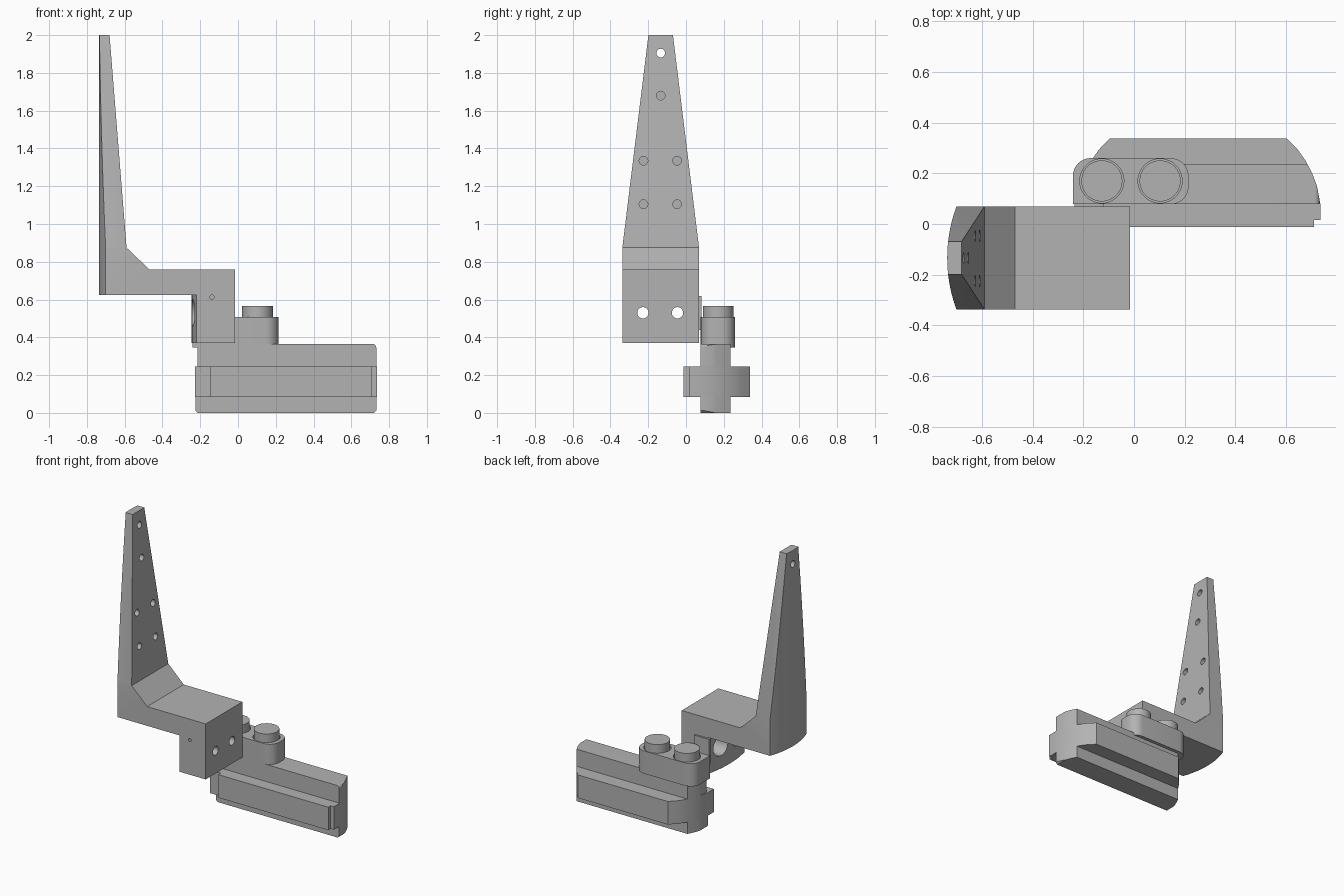
import bpy, bmesh, math
from mathutils import Vector

cube = bpy.data.objects.get("Cube")
if cube:
    bpy.data.objects.remove(cube, do_unlink=True)

grey = bpy.data.materials.new("plain_grey")
grey.use_nodes = True
grey.diffuse_color = (0.45, 0.45, 0.45, 1)
grey.node_tree.nodes["Principled BSDF"].inputs["Base Color"].default_value = (0.45, 0.45, 0.45, 1)


def prism(name, pts, axis, lo, hi):
    """Extrude a 2D outline along x, y or z."""
    place = {"x": lambda a, b, c: (c, a, b),
             "y": lambda a, b, c: (a, c, b),
             "z": lambda a, b, c: (a, b, c)}[axis]
    bm = bmesh.new()
    face = bm.faces.new([bm.verts.new(place(a, b, lo)) for a, b in pts])
    moved = bmesh.ops.extrude_face_region(bm, geom=[face])["geom"]
    bmesh.ops.translate(bm, vec=Vector(place(0, 0, hi - lo)),
                        verts=[v for v in moved if isinstance(v, bmesh.types.BMVert)])
    bmesh.ops.recalc_face_normals(bm, faces=bm.faces[:])
    mesh = bpy.data.meshes.new(name)
    bm.to_mesh(mesh)
    bm.free()
    mesh.materials.append(grey)
    obj = bpy.data.objects.new(name, mesh)
    bpy.context.collection.objects.link(obj)
    return obj


def arc(cx, cy, r, start, end, n=8):
    return [(cx + r * math.cos(math.radians(start + (end - start) * i / n)),
             cy + r * math.sin(math.radians(start + (end - start) * i / n))) for i in range(n + 1)]


def circle(cx, cy, r, n=32):
    return arc(cx, cy, r, 0, 360, n)[:-1]


def combine(obj, tool, operation):
    """Apply a boolean and discard the helper."""
    mod = obj.modifiers.new("cut", "BOOLEAN")
    mod.operation, mod.object, mod.solver = operation, tool, "EXACT"
    bpy.context.view_layer.objects.active = obj
    bpy.ops.object.modifier_apply(modifier="cut")
    bpy.data.objects.remove(tool, do_unlink=True)


def smooth(obj):
    bpy.ops.object.select_all(action="DESELECT")
    obj.select_set(True)
    bpy.context.view_layer.objects.active = obj
    bpy.ops.object.shade_smooth_by_angle(angle=math.radians(25))


# Upright arm with shelf and mounting block
MID = -0.134
arm = prism("upright_arm", [(-0.8, 0.37), (-0.015, 0.37), (-0.015, 0.76), (-0.47, 0.76),
                            (-0.59, 0.875), (-0.68, 2), (-0.8, 2)], "y", -0.5, 0.3)
taper = prism("taper_helper", [(-0.337, 0.2), (0.069, 0.2), (0.069, 0.875), (-0.069, 2), (-0.0725, 2.03),
                               (-0.1955, 2.03), (-0.199, 2), (-0.337, 0.875)], "x", -1, 0.5)
combine(arm, taper, "INTERSECT")
combine(arm, prism("back_curve", circle(-0.151, MID, 0.586, 160), "z", 0.1, 2.2), "INTERSECT")

# Hollow below the shelf, leaving a gently curved block face
under = [(-0.9, 0.3), (-0.9, -0.6)] + arc(0.605, MID, 0.85, 196, 164, 24)[::1]
combine(arm, prism("under_cut", under, "z", 0.2, 0.625), "DIFFERENCE")

# Screw holes: the top one goes through, the others are blind
for y, z, depth in [(MID, 1.905, -0.9), (MID, 1.68, -0.71), (-0.225, 1.335, -0.7),
                    (-0.047, 1.335, -0.7), (-0.225, 1.105, -0.7), (-0.047, 1.105, -0.7)]:
    combine(arm, prism("screw_hole", circle(y, z, 0.023, 24), "x", depth, -0.5), "DIFFERENCE")

# Block bores with wide recesses on the inner side
for y in (-0.228, -0.045):
    combine(arm, prism("bore", circle(y, 0.53, 0.03, 24), "x", -0.4, 0.1), "DIFFERENCE")
    combine(arm, prism("recess", circle(y, 0.53, 0.07), "x", -0.4, -0.13), "DIFFERENCE")
combine(arm, prism("pin_hole", circle(-0.138, 0.613, 0.011, 12), "y", -0.5, -0.2), "DIFFERENCE")
smooth(arm)

# Lug joining the block to the clamp
prism("joining_lug", [(0.06, 0.44), (0.081, 0.44), (0.081, 0.62), (0.06, 0.62)], "x", -0.235, -0.12)

# Rail: shared plan outline with curved ends, mirrored about the rail centre
CENTRE = 0.254
end = [(0.735, 0.015), (0.735, 0.08), (0.722, 0.15), (0.703, 0.2), (0.677, 0.25), (0.645, 0.295), (0.603, 0.338)]
start = [(2 * CENTRE - x, y) for x, y in reversed(end)]
flange = prism("rail_flange", end + start + [(-0.145, 0.015), (-0.145, -0.012),
                                             (0.71, -0.012), (0.71, 0.015)], "z", 0.083, 0.245)
smooth(flange)

core_side = [(-0.225, 0.012), (-0.213, 0), (0.72, 0), (0.732, 0.012)] \
    + arc(0.712, 0.345, 0.02, 0, 90) + [(-0.215, 0.365), (-0.215, 0.245), (-0.225, 0.245)]
core = prism("rail_core", core_side, "y", 0.078, 0.236)
combine(core, prism("end_curve", end + start, "z", -0.2, 0.6), "INTERSECT")
smooth(core)

# Clamp with rounded corners
outline = [(-0.241, 0.078)] + arc(0.145, 0.148, 0.07, -90, 0) \
    + arc(0.145, 0.19, 0.07, 0, 90) + arc(-0.171, 0.19, 0.07, 90, 180)
clamp = prism("clamp", outline, "z", 0.347, 0.507)

# Bolts seated in the clamp
for i, x in enumerate((-0.127, 0.103)):
    combine(clamp, prism("bolt_seat", circle(x, 0.17, 0.087, 48), "z", 0.45, 0.7), "DIFFERENCE")
    bolt = prism("bolt_%d" % (i + 1), circle(x, 0.17, 0.081, 48), "z", 0.4, 0.565)
    smooth(bolt)
smooth(clamp)
